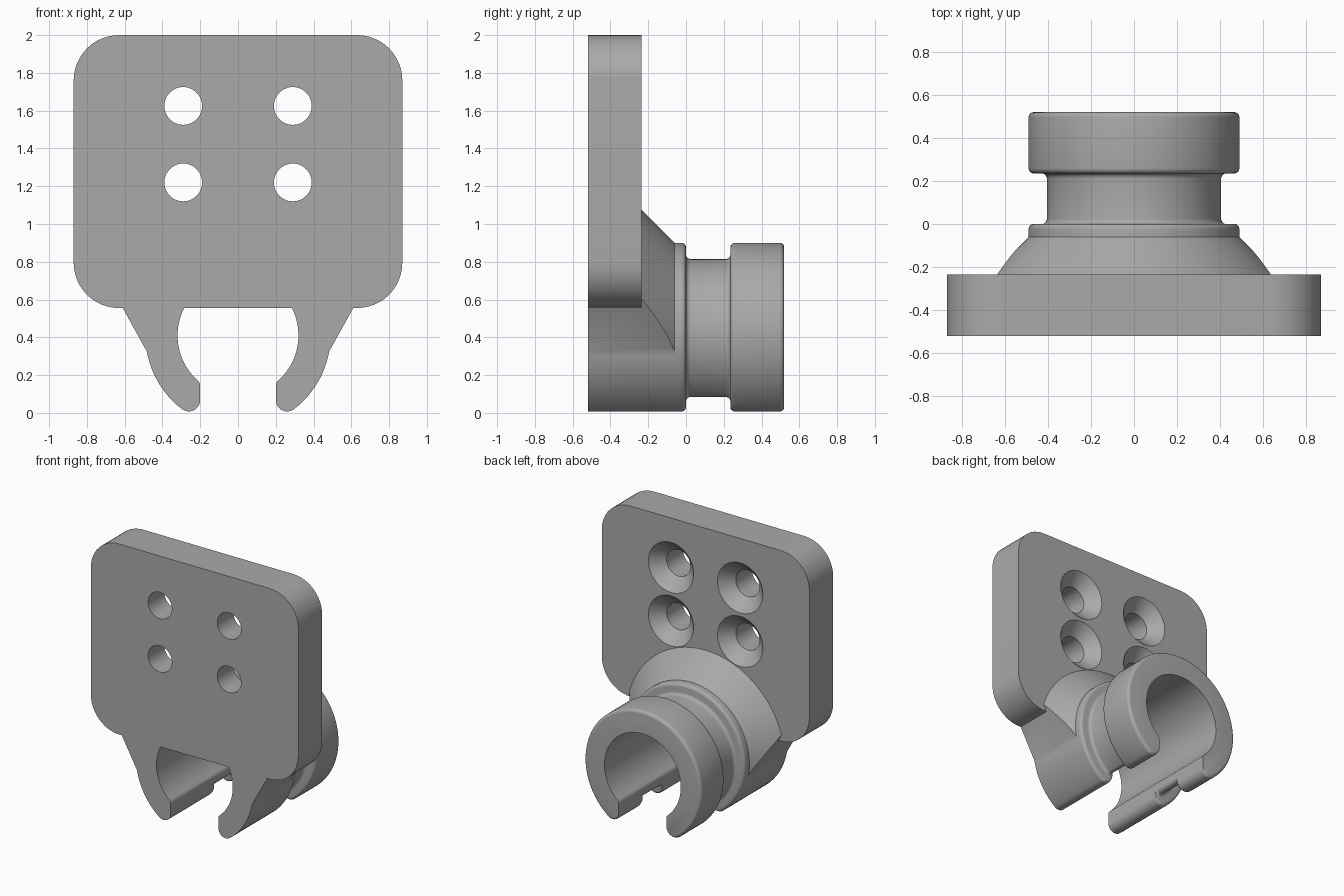
import bpy, bmesh
from math import pi, sin, cos, atan2, sqrt, radians
from mathutils import Matrix

if "Cube" in bpy.data.objects:
    bpy.data.objects.remove(bpy.data.objects["Cube"], do_unlink=True)

AXIS_Z, BORE, RIM, NECK, GAP = 0.41, 0.32, 0.49, 0.405, 0.2
FRONT, PLATE_BACK, BACK = -0.52, -0.235, 0.52

grey = bpy.data.materials.new("plain grey")
grey.use_nodes = True
colour = (0.4, 0.4, 0.4, 1)
grey.diffuse_color = colour
grey.node_tree.nodes["Principled BSDF"].inputs["Base Color"].default_value = colour


def loft(name, rings):
    """Skin a stack of equal-sized rings and cap both ends."""
    bm = bmesh.new()
    rows = [[bm.verts.new(p) for p in ring] for ring in rings]
    for a, b in zip(rows, rows[1:]):
        for i in range(len(a)):
            j = (i + 1) % len(a)
            bm.faces.new((a[i], a[j], b[j], b[i]))
    bm.faces.new(rows[0][::-1])
    bm.faces.new(rows[-1])
    bmesh.ops.recalc_face_normals(bm, faces=bm.faces)
    mesh = bpy.data.meshes.new(name)
    bm.to_mesh(mesh)
    bm.free()
    mesh.materials.append(grey)
    obj = bpy.data.objects.new(name, mesh)
    bpy.context.collection.objects.link(obj)
    return obj


def prism(name, outline, y0, y1):
    return loft(name, [[(x, y, z) for x, z in outline] for y in (y0, y1)])


def lathe(name, profile, cx, cz, n):
    """Turn (y, radius) stations about an axis along y."""
    return loft(name, [[(cx + r * cos(2 * pi * i / n), y, cz + r * sin(2 * pi * i / n))
                        for i in range(n)] for y, r in profile])


def combine(obj, other, operation):
    other.hide_render = True
    mod = obj.modifiers.new(operation.title(), 'BOOLEAN')
    mod.operation, mod.solver, mod.object = operation, 'EXACT', other
    bpy.context.view_layer.objects.active = obj
    bpy.ops.object.modifier_apply(modifier=mod.name)
    bpy.data.objects.remove(other, do_unlink=True)


def arc(cx, cz, r, a0, a1, n):
    return [(cx + r * cos(a0 + (a1 - a0) * i / n), cz + r * sin(a0 + (a1 - a0) * i / n))
            for i in range(n + 1)]


def clip_section(y, radius):
    """Open ring with rounded lips, for a given outer radius."""
    f = 0.03 + 0.03 * (radius - NECK) / (RIM - NECK)   # outer lip rounding
    g = 0.04                                           # inner lip rounding
    ox, ix = GAP + f, GAP + g
    oz = -sqrt((radius - f) ** 2 - ox ** 2)
    iz = -sqrt((BORE + g) ** 2 - ix ** 2)
    oa, ia = atan2(oz, ox), atan2(iz, ix)
    half = arc(0, 0, radius, pi / 2, oa, 36)
    half += arc(ox, oz, f, oa, -pi, 10)[1:]
    half += arc(ix, iz, g, pi, ia + pi, 6)
    half += arc(0, 0, BORE, ia, pi / 2, 32)[1:]
    mirrored = [(-x, z) for x, z in half[-2:0:-1]]
    return [(x, y, z + AXIS_Z) for x, z in half + mirrored]


# Clip tube: flange, grooved neck and rounded end collar
R = 0.024
steps = [(FRONT, RIM)]
steps += arc(-R, RIM - R, R, pi / 2, 0, 5)
steps += arc(R, NECK + R, R, pi, 1.5 * pi, 5)
steps += arc(PLATE_BACK * -1 - R, NECK + R, R, -pi / 2, 0, 5)
steps += arc(PLATE_BACK * -1 + R, RIM - R, R, pi, pi / 2, 5)
steps += arc(BACK - R, RIM - R, R, pi / 2, 0, 5)
tube = loft("clip_tube", [clip_section(y, r) for y, r in steps])

# Conical flare, trimmed by two sloping sides and hollowed for the tube
flare = lathe("flare", [(FRONT, 0.665), (PLATE_BACK, 0.665), (-0.06, RIM)], 0, AXIS_Z, 96)
wedge = prism("flare_trim", [(-0.48, 0.32), (0.48, 0.32), (0.89, 1.061), (0.89, 1.3),
                             (-0.89, 1.3), (-0.89, 1.061)], -0.8, 0.2)
combine(flare, wedge, 'INTERSECT')
combine(flare, lathe("flare_bore", [(-0.8, 0.4), (0.2, 0.4)], 0, AXIS_Z, 64), 'DIFFERENCE')

# Mounting plate with rounded corners
outline = []
for k, (sx, sz) in enumerate([(1, 1), (-1, 1), (-1, -1), (1, -1)]):
    outline += arc(sx * 0.63, 1.2775 + sz * 0.4825, 0.24, k * pi / 2, (k + 1) * pi / 2, 12)
plate = prism("mounting_plate", outline, FRONT, PLATE_BACK)

# Join the solids into one bracket
combine(plate, flare, 'UNION')
combine(plate, tube, 'UNION')

# Four countersunk screw holes
for x in (-0.29, 0.29):
    for z in (1.22, 1.625):
        hole = [(FRONT - 0.1, 0.1), (PLATE_BACK - 0.09, 0.1),
                (PLATE_BACK, 0.19), (PLATE_BACK + 0.02, 0.21)]
        combine(plate, lathe("screw_hole", hole, x, z, 48), 'DIFFERENCE')

plate.name = "clip_bracket"
bpy.ops.object.select_all(action='DESELECT')
plate.select_set(True)
bpy.context.view_layer.objects.active = plate
bpy.ops.object.shade_smooth_by_angle(angle=radians(30))
